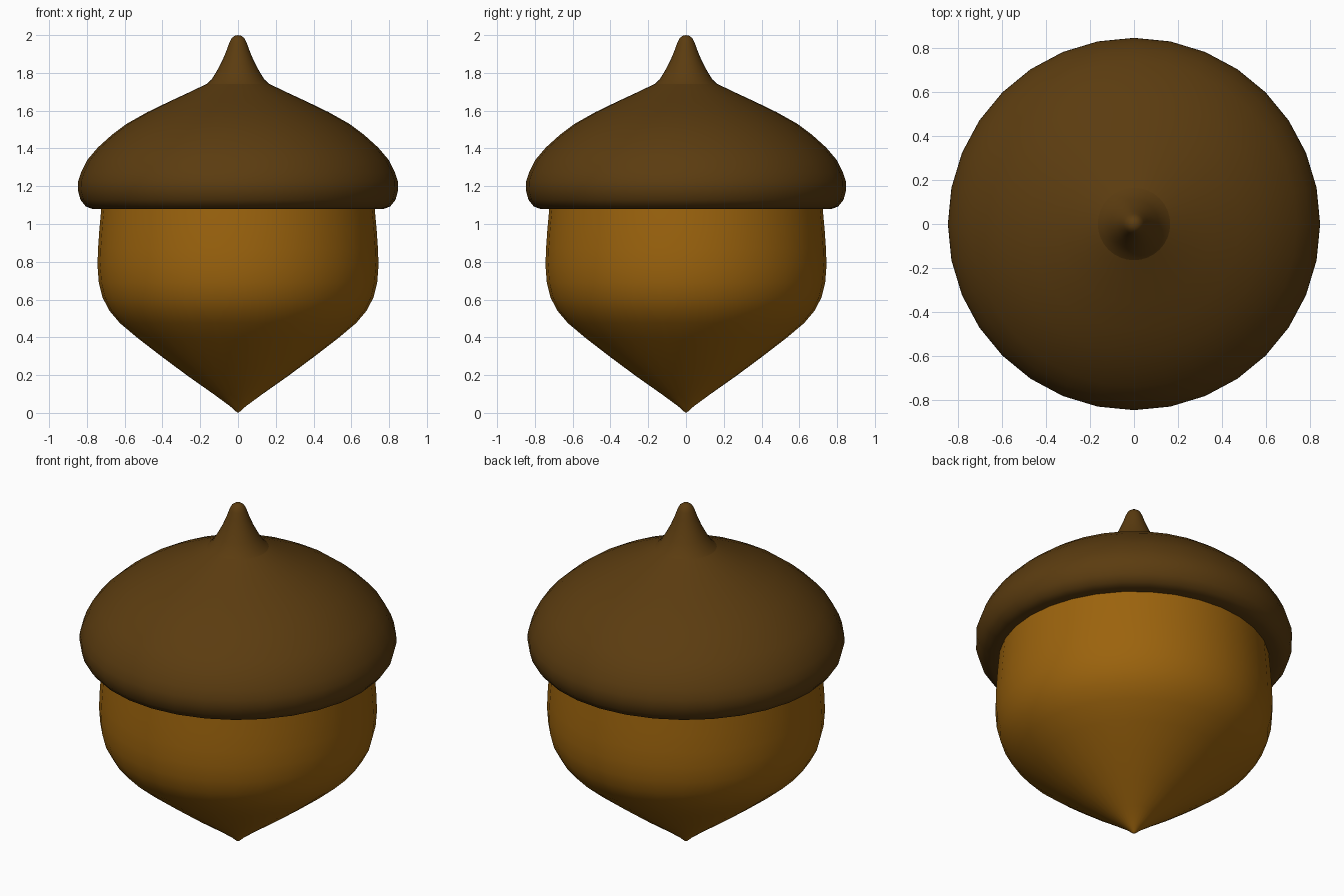
import bpy, bmesh, math

if "Cube" in bpy.data.objects:
    bpy.data.objects.remove(bpy.data.objects["Cube"])

SEGMENTS = 32


def material(name, color):
    m = bpy.data.materials.new(name)
    m.diffuse_color = (*color, 1)
    m.use_nodes = True
    m.node_tree.nodes["Principled BSDF"].inputs["Base Color"].default_value = m.diffuse_color
    return m


def lathe(name, profile, mat, sharp=50):
    """Revolve an (r, z) profile around the z axis."""
    bm = bmesh.new()
    verts = [bm.verts.new((r, 0, z)) for r, z in profile]
    edges = [bm.edges.new(pair) for pair in zip(verts, verts[1:])]
    bmesh.ops.spin(bm, geom=verts + edges, cent=(0, 0, 0), axis=(0, 0, 1),
                   angle=math.tau, steps=SEGMENTS)
    bmesh.ops.remove_doubles(bm, verts=bm.verts, dist=0.0005)
    bmesh.ops.recalc_face_normals(bm, faces=bm.faces)
    mesh = bpy.data.meshes.new(name)
    bm.to_mesh(mesh)
    bm.free()
    mesh.materials.append(mat)
    obj = bpy.data.objects.new(name, mesh)
    bpy.context.collection.objects.link(obj)
    bpy.ops.object.select_all(action='DESELECT')
    obj.select_set(True)
    bpy.context.view_layer.objects.active = obj
    bpy.ops.object.shade_smooth_by_angle(angle=math.radians(sharp))
    return obj


nut_brown = material("nut_brown", (0.33, 0.125, 0.004))
cap_brown = material("cap_brown", (0.105, 0.045, 0.005))

# Pointed nut body, running up into the cap
lathe("nut", [(0, 0), (0.012, 0.008), (0.04, 0.034), (0.13, 0.1), (0.265, 0.195),
              (0.40, 0.295), (0.53, 0.395), (0.625, 0.475), (0.68, 0.54),
              (0.717, 0.61), (0.737, 0.69), (0.744, 0.78), (0.741, 0.87),
              (0.734, 0.97), (0.724, 1.08)], nut_brown)

# Domed cap with a rounded rim and flat underside
lathe("cap", [(0.724, 1.08), (0.77, 1.08), (0.805, 1.092), (0.834, 1.128),
              (0.848, 1.18), (0.847, 1.225), (0.83, 1.275), (0.797, 1.34),
              (0.742, 1.405), (0.67, 1.47), (0.59, 1.53), (0.48, 1.592),
              (0.36, 1.65), (0.25, 1.701), (0.165, 1.742)], cap_brown)

# Tapering stem with a rounded tip
lathe("stem", [(0.165, 1.742), (0.14, 1.765), (0.112, 1.81), (0.083, 1.865),
               (0.06, 1.92), (0.046, 1.96), (0.034, 1.984), (0.018, 1.996),
               (0, 2.0)], cap_brown)
